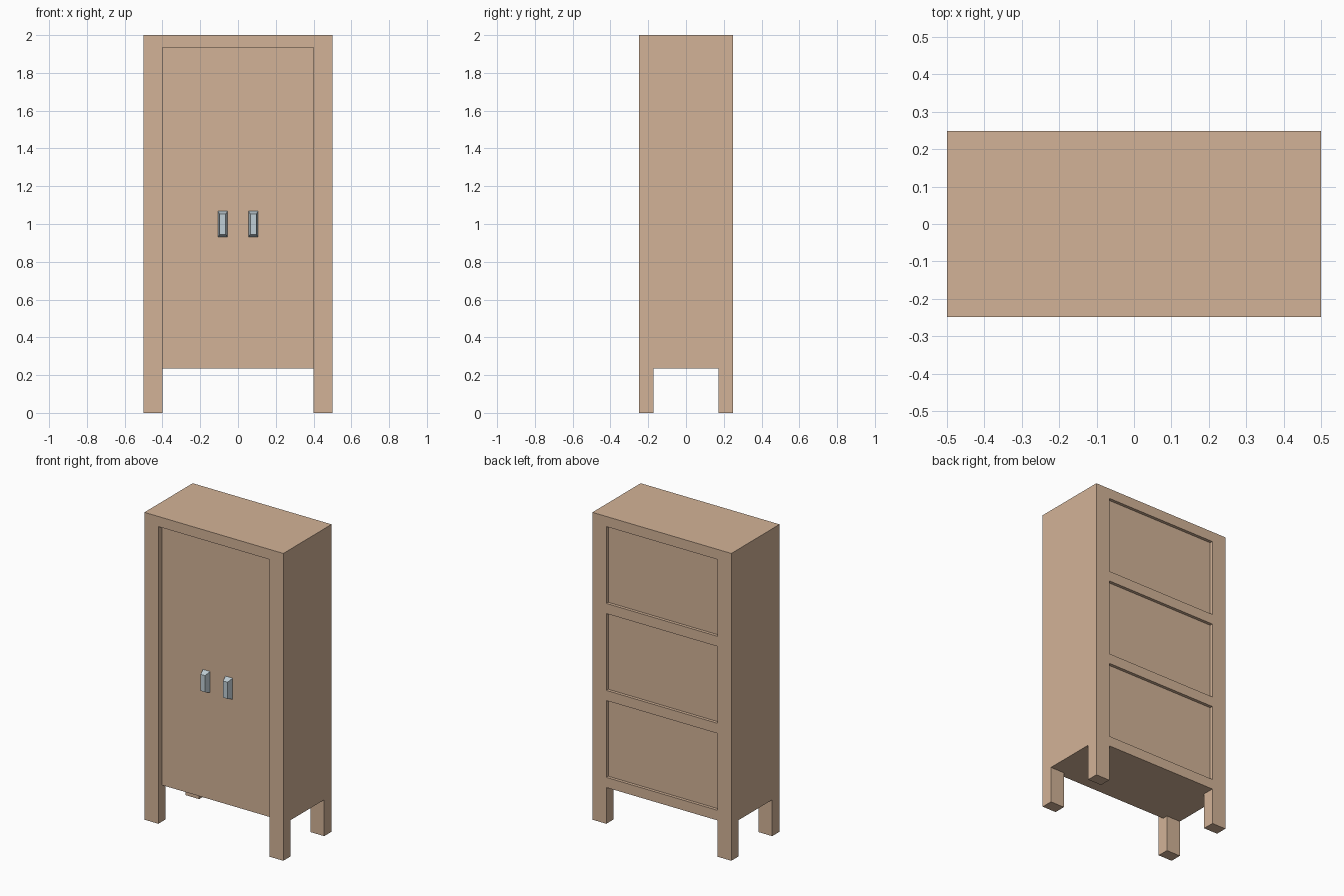
import bpy, bmesh

if "Cube" in bpy.data.objects:
    bpy.data.objects.remove(bpy.data.objects["Cube"])

W, D, H = 0.5, 0.248, 2.0          # half width, half depth, height
INNER_X, INNER_Y = 0.4, 0.172      # inner faces of the legs
BASE, TOP = 0.236, 1.934           # underside of the body, top of the openings
RAIL, PANEL = 0.066, 0.5           # back rail thickness, back panel height
DOOR_Y = -0.208


def material(name, color):
    mat = bpy.data.materials.new(name)
    mat.diffuse_color = (*color, 1)
    mat.use_nodes = True
    mat.node_tree.nodes["Principled BSDF"].inputs["Base Color"].default_value = mat.diffuse_color
    return mat


def box(name, lo, hi):
    bm = bmesh.new()
    bmesh.ops.create_cube(bm, size=1)
    for v in bm.verts:
        v.co = [hi[i] if v.co[i] > 0 else lo[i] for i in range(3)]
    mesh = bpy.data.meshes.new(name)
    bm.to_mesh(mesh)
    bm.free()
    obj = bpy.data.objects.new(name, mesh)
    bpy.context.collection.objects.link(obj)
    return obj


def cut(target, lo, hi):
    cutter = box("cutter", lo, hi)
    cutter.hide_render = True
    mod = target.modifiers.new("cut", "BOOLEAN")
    mod.operation = "DIFFERENCE"
    mod.solver = "EXACT"
    mod.object = cutter
    bpy.context.view_layer.objects.active = target
    bpy.ops.object.modifier_apply(modifier=mod.name)
    bpy.data.objects.remove(cutter)


wood = material("wood", (0.65, 0.45, 0.31))
metal = material("metal", (0.53, 0.62, 0.67))

# Cabinet body, carved from one block
cabinet = box("cabinet", (-W, -D, 0), (W, D, H))

# Gaps that leave four legs
cut(cabinet, (-INNER_X, -1, -1), (INNER_X, 1, BASE))
cut(cabinet, (-1, -INNER_Y, -1), (1, INNER_Y, BASE))

# Recessed door, open at the bottom
cut(cabinet, (-INNER_X, -1, 0.1), (INNER_X, DOOR_Y, TOP))

# Three recessed back panels
for i in range(3):
    z = BASE + RAIL + i * (PANEL + RAIL)
    cut(cabinet, (-INNER_X, D - 0.02, z), (INNER_X, 1, z + PANEL))
cabinet.data.materials.append(wood)

# Tapered door handles
for side, x in (("left", -0.081), ("right", 0.081)):
    handle = box(side + "_handle", (x - 0.026, -0.246, 0.93), (x + 0.026, DOOR_Y, 1.068))
    for v in handle.data.vertices:
        if v.co.y < -0.23:
            v.co.x += 0.01 if v.co.x < x else -0.01
            v.co.z += 0.015 if v.co.z < 1 else -0.015
    handle.data.materials.append(metal)
